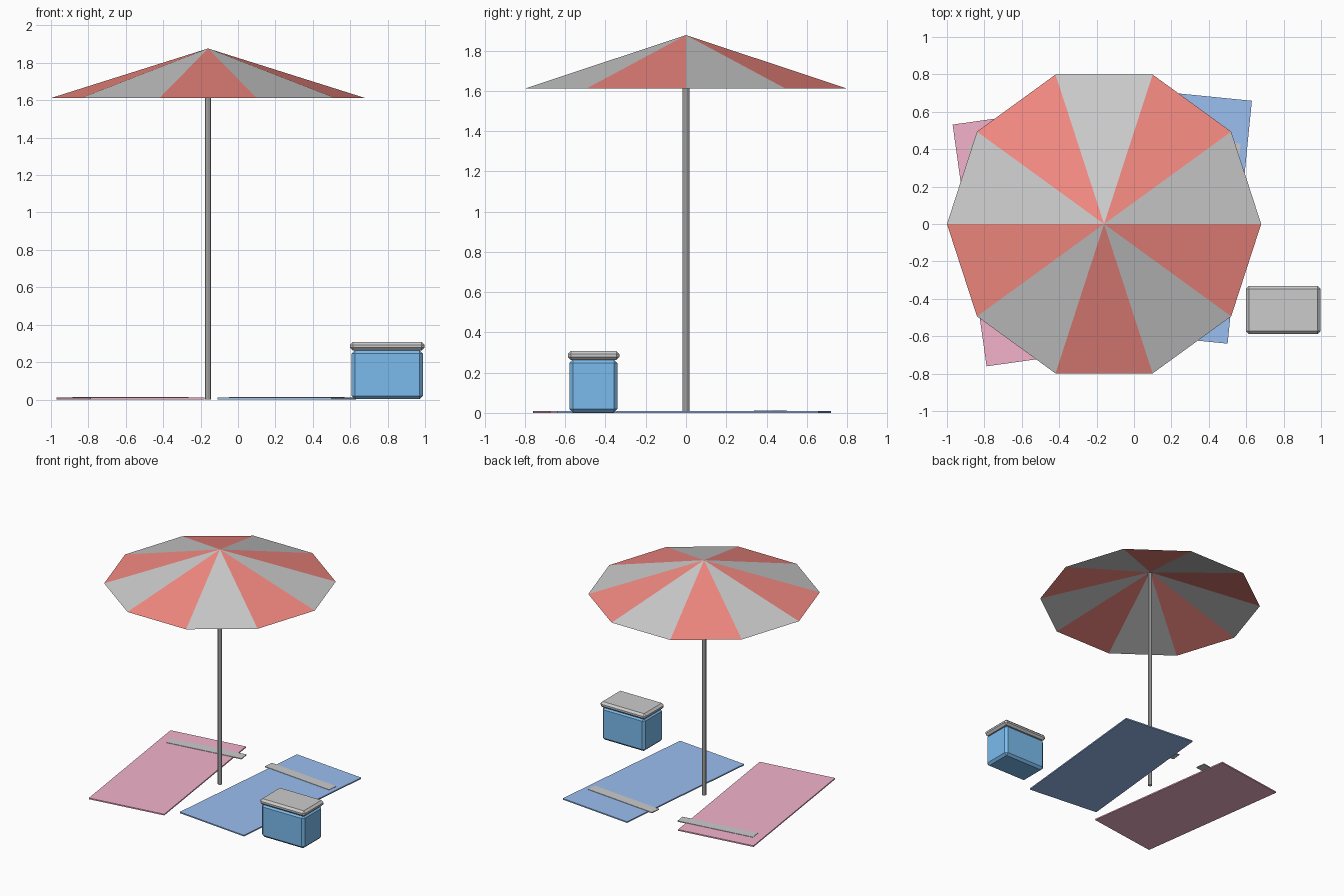
import bpy, bmesh, math

if "Cube" in bpy.data.objects:
    bpy.data.objects.remove(bpy.data.objects["Cube"])

def paint(ob, name, rgb):
    mat = bpy.data.materials.get(name) or bpy.data.materials.new(name)
    mat.diffuse_color = (*rgb, 1)
    mat.use_nodes = True
    mat.node_tree.nodes["Principled BSDF"].inputs["Base Color"].default_value = mat.diffuse_color
    ob.data.materials.append(mat)

def make(name, bm):
    me = bpy.data.meshes.new(name)
    bm.to_mesh(me)
    bm.free()
    ob = bpy.data.objects.new(name, me)
    bpy.context.collection.objects.link(ob)
    return ob

def box(name, x, y, z0, z1, sx, sy, turn=0, bevel=0):
    bm = bmesh.new()
    bmesh.ops.create_cube(bm, size=1)
    bmesh.ops.scale(bm, vec=(sx, sy, z1 - z0), verts=bm.verts)
    if bevel:
        bmesh.ops.bevel(bm, geom=bm.edges[:], offset=bevel, segments=1, affect='EDGES')
    ob = make(name, bm)
    ob.location = (x, y, (z0 + z1) / 2)
    ob.rotation_euler.z = math.radians(turn)
    return ob

POLE_X = -0.16

# Umbrella canopy: ten alternating triangular panels, open underneath
def panels(name, start):
    bm = bmesh.new()
    top = bm.verts.new((POLE_X, 0, 1.877))
    for i in range(start, 10, 2):
        rim = [bm.verts.new((POLE_X + 0.84 * math.cos(a), 0.84 * math.sin(a), 1.612))
               for a in (i * math.pi / 5, (i + 1) * math.pi / 5)]
        bm.faces.new((top, *rim))
    return make(name, bm)

panels("canopy_grey_panels", 0)
paint(panels("canopy_red_panels", 1), "red", (0.9, 0.25, 0.22))

# Umbrella pole
bm = bmesh.new()
bmesh.ops.create_cone(bm, cap_ends=True, segments=10, radius1=0.017, radius2=0.017, depth=1.865)
make("umbrella_pole", bm).location = (POLE_X, 0, 0.9325)

# Towels, each with a thin stripe across the far end
for name, x, y, turn, rgb in (("pink", -0.575, -0.072, 8, (0.9, 0.45, 0.6)),
                              ("blue", 0.26, 0.04, -5.7, (0.33, 0.52, 0.88))):
    paint(box(name + "_towel", x, y, 0, 0.01, 0.614, 1.305, turn), name, rgb)
    box(name + "_towel_stripe", x, 0.42, 0.006, 0.013, 0.614, 0.08, turn)

# Cool box and lid
body = box("cooler_body", 0.798, -0.46, 0.002, 0.265, 0.38, 0.24, bevel=0.018)
paint(body, "cooler_blue", (0.2, 0.5, 0.85))
box("cooler_lid", 0.798, -0.459, 0.262, 0.308, 0.4, 0.257, bevel=0.016)
